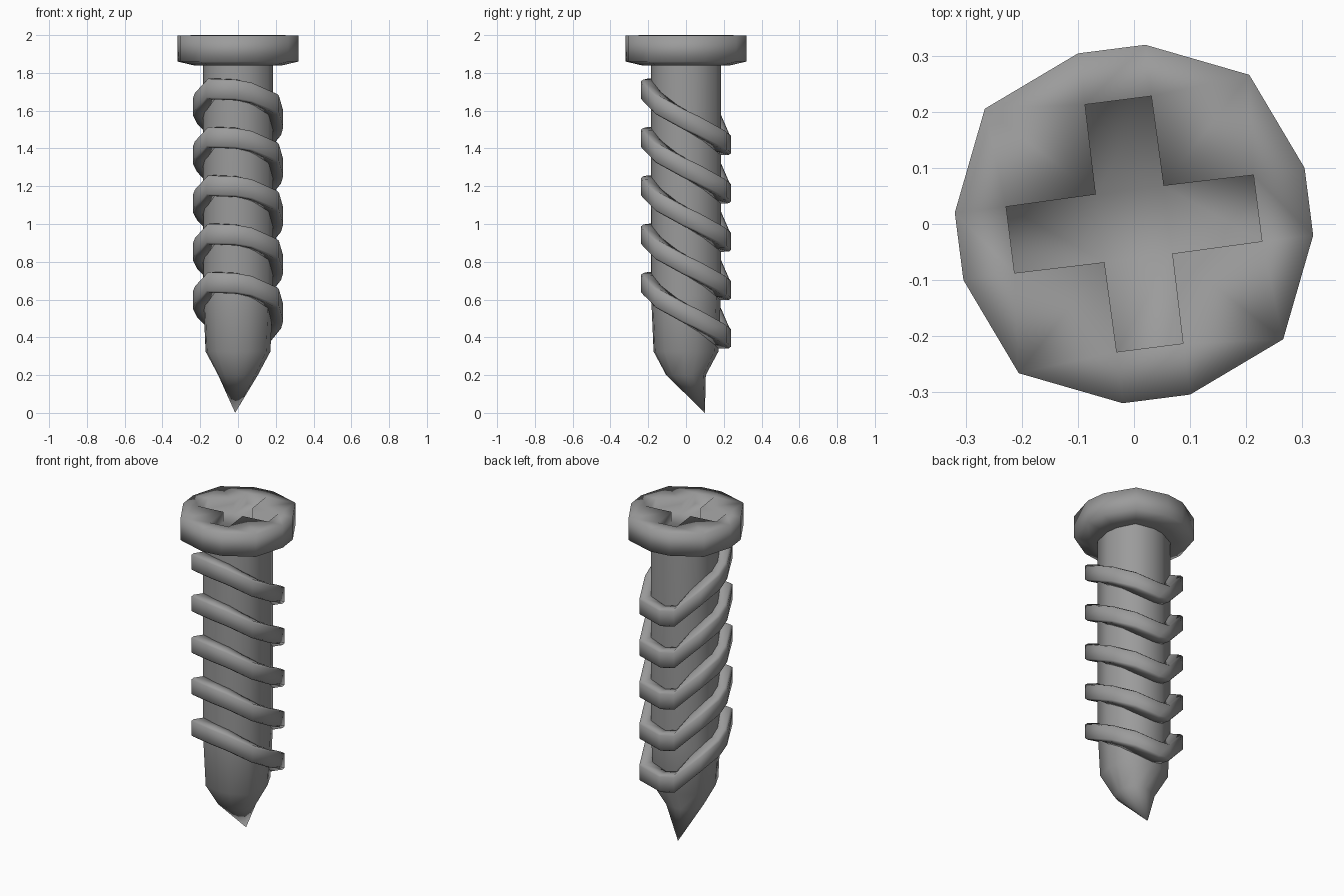
import bpy, bmesh
from math import radians, cos, sin

cube = bpy.data.objects.get("Cube")
if cube:
    bpy.data.objects.remove(cube, do_unlink=True)

# Single metal material
COLOUR = (0.33, 0.33, 0.33, 1)
metal = bpy.data.materials.new("grey_metal")
metal.use_nodes = True
metal.diffuse_color = COLOUR
metal.node_tree.nodes["Principled BSDF"].inputs["Base Color"].default_value = COLOUR

TWIST = 7.3  # rotation of the whole outline about z


def four_fold(triple):
    """Repeat three (angle, radius) points around four quadrants."""
    points = []
    for quarter in range(4):
        for angle, radius in triple:
            t = radians(angle + TWIST + 90 * quarter)
            points.append((radius * cos(t), radius * sin(t)))
    return points


def outline(corner):
    """Twelve-sided outline of unit half-width with the given corner radius."""
    return four_fold([(-10.9, 1.0), (10.9, 1.0), (45, corner)])


HEAD, SHAFT, THREAD = outline(1.05), outline(1.1), outline(1.14)
CROSS = four_fold([(-15, 0.23), (15, 0.23), (45, 0.086)])
LEVEL = (0,) * 12


def add_loop(bm, shape, scale, z, offsets=LEVEL):
    return [bm.verts.new((x * scale, y * scale, z + dz))
            for (x, y), dz in zip(shape, offsets)]


def bridge(bm, low, high):
    n = len(low)
    for i in range(n):
        j = (i + 1) % n
        bm.faces.new((low[i], low[j], high[j], high[i]))


def finish(bm, name):
    bmesh.ops.recalc_face_normals(bm, faces=bm.faces[:])
    mesh = bpy.data.meshes.new(name)
    bm.to_mesh(mesh)
    bm.free()
    mesh.shade_smooth()
    mesh.materials.append(metal)
    obj = bpy.data.objects.new(name, mesh)
    bpy.context.collection.objects.link(obj)
    return obj


# Head with a sunken cross drive
bm = bmesh.new()
loops = [add_loop(bm, HEAD, 0.18, 1.84),
         add_loop(bm, HEAD, 0.235, 1.84),
         add_loop(bm, HEAD, 0.32, 1.86),
         add_loop(bm, HEAD, 0.32, 1.997),
         add_loop(bm, CROSS, 1, 2.0),
         add_loop(bm, CROSS, 1, 1.935)]
for low, high in zip(loops, loops[1:]):
    if high is not loops[4]:
        bridge(bm, low, high)

# Flat top around the cross: one quad per arm end, two triangles each side
rim, cross, floor = loops[3:]
for q in range(0, 12, 3):
    a, b, c, d = q, q + 1, q + 2, (q + 3) % 12
    bm.faces.new((rim[a], rim[b], cross[b], cross[a]))
    bm.faces.new((rim[b], rim[c], cross[b]))
    bm.faces.new((rim[c], cross[c], cross[b]))
    bm.faces.new((rim[c], rim[d], cross[d]))
    bm.faces.new((rim[c], cross[d], cross[c]))
    # Recess floor arm
    bm.faces.new((floor[a], floor[b], floor[c], floor[q - 1]))
bm.faces.new(floor[2::3])
for v_top, v_low in zip(cross, floor):
    for edge in v_top.link_edges[:] + v_low.link_edges[:]:
        ends = set(edge.verts)
        if ends <= set(cross) or ends <= set(floor) or ends == {v_top, v_low}:
            edge.smooth = len(edge.link_faces) == 2 and edge.calc_face_angle() < 0.5
finish(bm, "head")

# Shaft tapering to an off-centre point
bm = bmesh.new()
loops = [add_loop(bm, SHAFT, r, z) for r, z in
         ((0.105, 0.2), (0.172, 0.325), (0.185, 0.62), (0.185, 1.845))]
for low, high in zip(loops, loops[1:]):
    bridge(bm, low, high)
tip = bm.verts.new((-0.015, 0.1, 0))
for i in range(12):
    bm.faces.new((loops[0][i], tip, loops[0][(i + 1) % 12]))
finish(bm, "shaft")

# Five thread turns, falling slowly round the front and rising at the back
SECTION = ((0.17, -0.056), (0.228, -0.054), (0.24, -0.044),
           (0.24, 0.044), (0.228, 0.054), (0.17, 0.056))
SLOPE = (-0.02, -0.06, -0.135, -0.155, -0.14, 0,
         0.045, 0.075, 0.14, 0.135, 0.12, 0.06)
for k in range(5):
    bm = bmesh.new()
    loops = [add_loop(bm, THREAD, r, 1.575 - 0.256 * k + dz, SLOPE)
             for r, dz in SECTION]
    for low, high in zip(loops, loops[1:] + loops[:1]):
        bridge(bm, low, high)
    finish(bm, f"thread_ring_{k + 1}")
